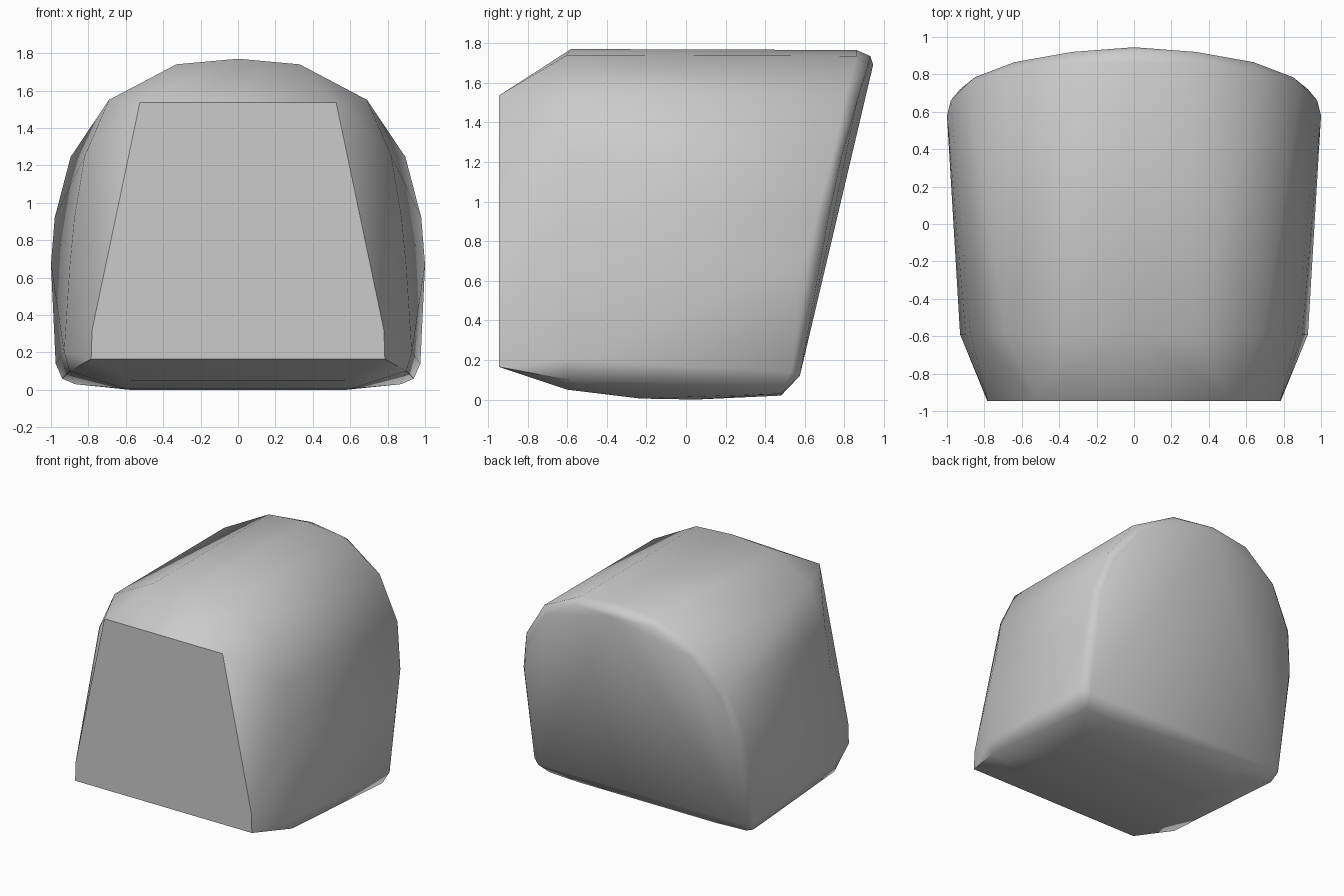
import bpy
import bmesh
import math

cube = bpy.data.objects.get("Cube")
if cube:
    bpy.data.objects.remove(cube, do_unlink=True)

# Right-hand half outlines as (x, y, z), mirrored below
front_face = [(0.785, -0.945, 0.165), (0.78, -0.945, 0.32), (0.525, -0.945, 1.535)]
shoulder = [(0, -0.58, 1.77), (0.33, -0.6, 1.74), (0.69, -0.58, 1.55),
            (0.82, -0.59, 1.25), (0.875, -0.59, 0.92), (0.9, -0.59, 0.66),
            (0.93, -0.59, 0.2), (0.9, -0.6, 0.1), (0.57, -0.6, 0.05)]
rear_rim = [(0, 0.86, 1.765), (0.33, 0.86, 1.735), (0.69, 0.81, 1.55),
            (0.895, 0.745, 1.245), (0.98, 0.66, 0.92), (1.0, 0.58, 0.67),
            (0.975, 0.53, 0.14), (0.94, 0.49, 0.06)]
rear_face = [(0, 0.93, 1.735), (0, 0.945, 1.69), (0.33, 0.92, 1.69),
             (0.64, 0.865, 1.51), (0.85, 0.785, 1.22), (0.93, 0.72, 0.92),
             (0.95, 0.65, 0.66), (0.91, 0.575, 0.12)]
underside = [(0.6, -0.23, 0.005), (0.58, 0.05, 0.0), (0.87, 0.48, 0.03),
             (0.6, 0.48, 0.02)]

# Wrap all outlines in one convex shell
bm = bmesh.new()
for x, y, z in front_face + shoulder + rear_rim + rear_face + underside:
    for side in ((1, -1) if x else (1,)):
        bm.verts.new((x * side, y, z))
hull = bmesh.ops.convex_hull(bm, input=bm.verts)
loose = {g for g in hull["geom_interior"] + hull["geom_unused"]
         if isinstance(g, bmesh.types.BMVert)}
bmesh.ops.delete(bm, geom=list(loose), context='VERTS')
bmesh.ops.dissolve_limit(bm, angle_limit=math.radians(1),
                         verts=bm.verts, edges=bm.edges)
bmesh.ops.recalc_face_normals(bm, faces=bm.faces)

mesh = bpy.data.meshes.new("rounded_block")
bm.to_mesh(mesh)
bm.free()
block = bpy.data.objects.new("rounded_block", mesh)
bpy.context.collection.objects.link(block)

# Plain grey surface
grey = bpy.data.materials.new("plain_grey")
grey.use_nodes = True
colour = (0.6, 0.6, 0.6, 1)
grey.diffuse_color = colour
grey.node_tree.nodes["Principled BSDF"].inputs["Base Color"].default_value = colour
mesh.materials.append(grey)

# Soft shading with crisp front and rear edges
bpy.ops.object.select_all(action='DESELECT')
block.select_set(True)
bpy.context.view_layer.objects.active = block
bpy.ops.object.shade_smooth_by_angle(angle=math.radians(45))
